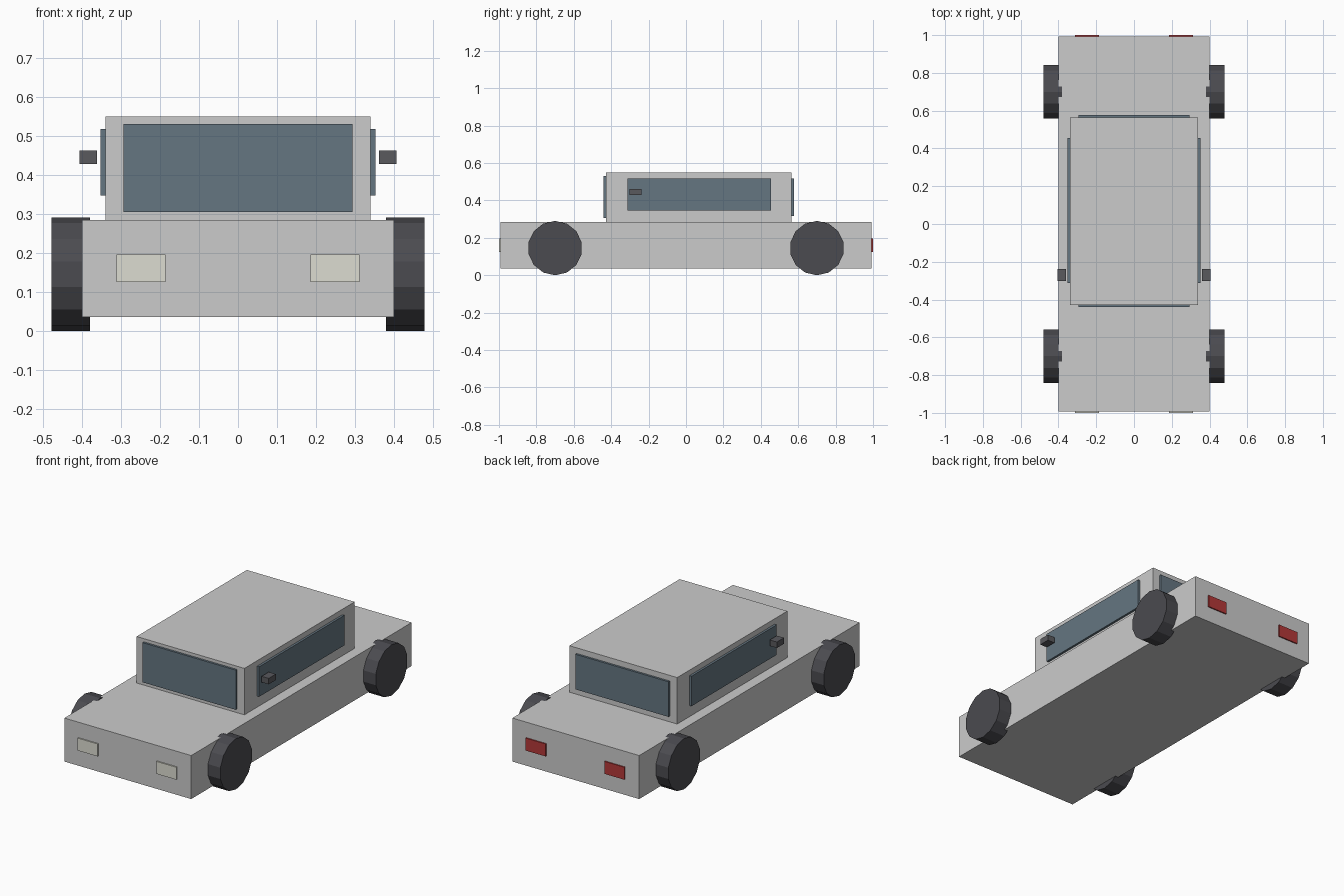
import bpy
import math

if "Cube" in bpy.data.objects:
    bpy.data.objects.remove(bpy.data.objects["Cube"])


def material(name, rgb):
    m = bpy.data.materials.new(name)
    m.diffuse_color = (*rgb, 1)
    m.use_nodes = True
    m.node_tree.nodes["Principled BSDF"].inputs["Base Color"].default_value = m.diffuse_color
    return m


GLASS = material("glass", (0.13, 0.18, 0.22))
RUBBER = material("rubber", (0.07, 0.07, 0.08))
TRIM = material("dark_trim", (0.10, 0.10, 0.11))
LAMP = material("lamp_cream", (0.72, 0.72, 0.64))
RED = material("lamp_red", (0.45, 0.04, 0.04))


def box(name, x, y, z, mat=None):
    """Box from (min, max) pairs on each axis."""
    spans = (x, y, z)
    bpy.ops.mesh.primitive_cube_add(size=1, location=[(a + b) / 2 for a, b in spans])
    ob = bpy.context.object
    ob.name = name
    ob.scale = [b - a for a, b in spans]
    bpy.ops.object.transform_apply(location=False, rotation=False, scale=True)
    if mat:
        ob.data.materials.append(mat)
    return ob


def sided(s, lo, hi):
    """Mirror an x span to side s."""
    return tuple(sorted((s * lo, s * hi)))


# Body and cabin
box("lower_body", (-0.4, 0.4), (-0.993, 0.993), (0.036, 0.284))
box("cabin", (-0.34, 0.34), (-0.428, 0.565), (0.284, 0.549))

# Windscreen and rear window
box("windscreen", (-0.294, 0.294), (-0.44, -0.42), (0.305, 0.531), GLASS)
box("rear_window", (-0.294, 0.294), (0.557, 0.577), (0.317, 0.517), GLASS)

for s, side in ((-1, "left"), (1, "right")):
    # Side window and mirror
    box(f"{side}_window", sided(s, 0.33, 0.353), (-0.313, 0.455), (0.347, 0.518), GLASS)
    box(f"{side}_mirror", sided(s, 0.361, 0.406), (-0.303, -0.239), (0.428, 0.462), TRIM)
    # Head and tail lights
    box(f"{side}_headlight", sided(s, 0.186, 0.312), (-1.0, -0.985), (0.125, 0.196), LAMP)
    box(f"{side}_taillight", sided(s, 0.186, 0.312), (0.985, 1.0), (0.125, 0.196), RED)
    # Fourteen-sided wheels with a corner at the top
    for y, end in ((-0.7, "front"), (0.7, "rear")):
        bpy.ops.mesh.primitive_cylinder_add(
            vertices=14, radius=0.1452, depth=0.098,
            location=(s * 0.429, y, 0.1452), rotation=(0, math.pi / 2, 0))
        wheel = bpy.context.object
        wheel.name = f"{end}_{side}_wheel"
        # quarter turn about the axle puts corners at top and bottom
        lo, hi = (f(v.co.x for v in wheel.data.vertices) for f in (min, max))
        if hi - lo < 2 * 0.1450:
            for v in wheel.data.vertices:
                v.co.x, v.co.y = v.co.y, -v.co.x
        wheel.data.materials.append(RUBBER)
